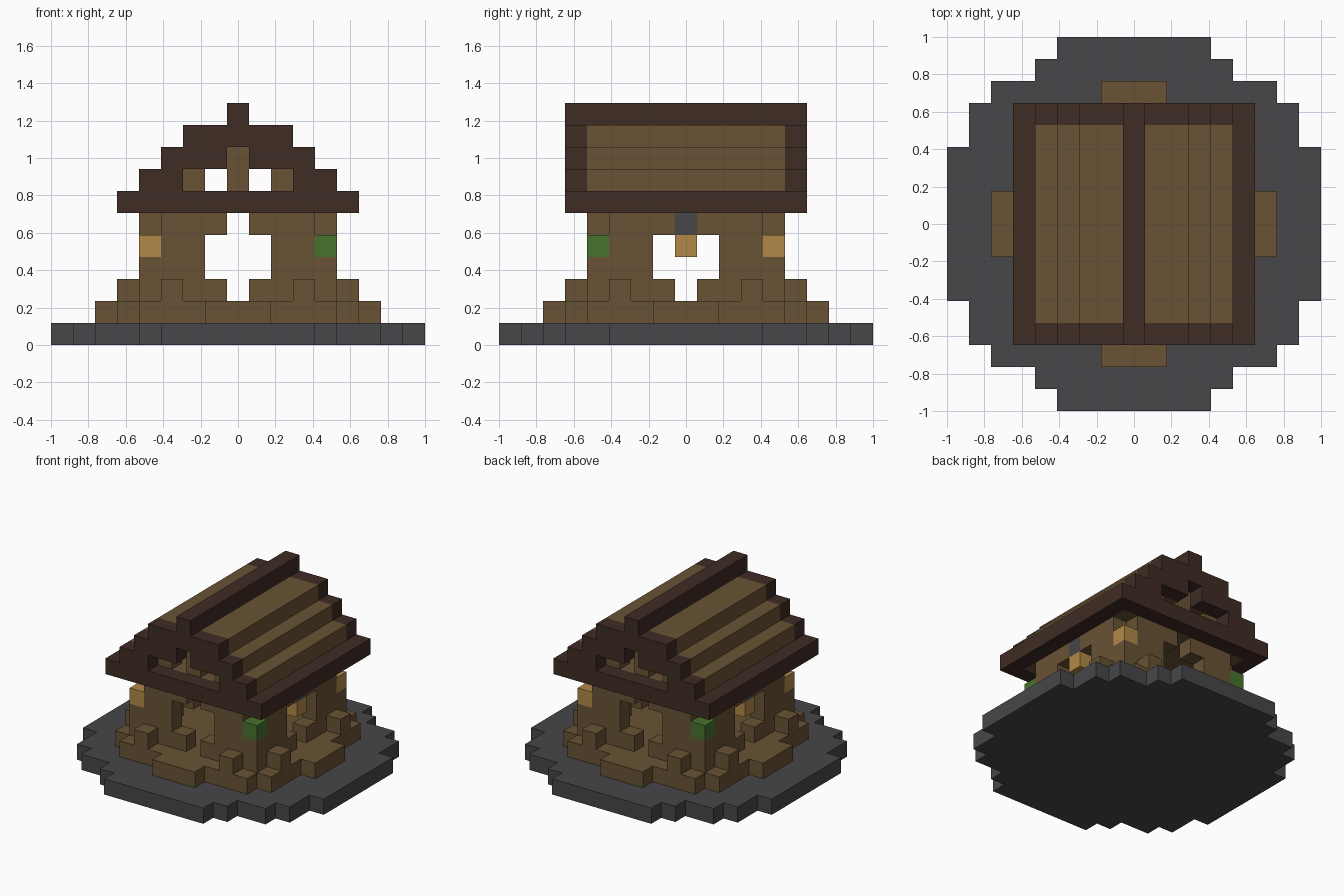
import bpy
import bmesh
from mathutils import Vector

cube = bpy.data.objects.get("Cube")
if cube:
    bpy.data.objects.remove(cube)

V = 2 / 17  # edge of one block
SIDES = [Vector(d) for d in ((1, 0, 0), (-1, 0, 0), (0, 1, 0), (0, -1, 0), (0, 0, 1), (0, 0, -1))]


def make_material(name, rgb):
    mat = bpy.data.materials.new(name)
    mat.use_nodes = True
    mat.diffuse_color = (*rgb, 1)
    mat.node_tree.nodes["Principled BSDF"].inputs["Base Color"].default_value = (*rgb, 1)
    return mat


stone = make_material("grey stone", (0.063, 0.063, 0.070))
wood = make_material("brown wood", (0.140, 0.086, 0.035))
dark = make_material("dark timber", (0.050, 0.025, 0.018))
glow = make_material("lamp amber", (0.440, 0.250, 0.063))
leaf = make_material("leaf green", (0.061, 0.170, 0.026))


def block(xs, ys, zs):
    return {(x, y, z) for x in xs for y in ys for z in zs}


def span(n):
    return range(-n, n + 1)


def disc(half_widths, z):
    """Stepped disc: half_widths[j] is the half width of the rows at +j and -j."""
    return {(x, y, z) for j, w in enumerate(half_widths) for y in (j, -j) for x in span(w)}


parts = {}

# Ground slab and the floor with a step on each side
parts["ground_slab"] = (stone, disc((8, 8, 8, 8, 7, 7, 6, 4, 3), 0))
parts["floor"] = (wood, disc((6, 6, 5, 5, 5, 4, 1), 1))

# Hollow walls with a cross-shaped opening in the middle of each side
walls = block(span(4), span(4), range(2, 6)) - block(span(3), span(3), range(2, 6))
for z, half in ((2, 0), (3, 1), (4, 1), (5, 0)):
    walls -= block(span(half), span(4), [z]) | block(span(4), span(half), [z])
walls -= block((-4, 4), (-4, 4), (4, 5))
parts["walls"] = (wood, walls)

# Loose blocks against the foot of the walls
parts["wall_buttresses"] = (wood, block((-3, 3), (-5, 5), [2]) | block((-5, 5), (-3, 3), [2]))

# Corner lamps and corner bushes
parts["corner_lamps"] = (glow, {(-4, -4, 4), (4, 4, 4)})
parts["corner_bushes"] = (leaf, {(4, -4, 4), (-4, 4, 4)})

# Lamps hanging in the side openings
parts["hanging_lamps"] = (glow, block((-4, 4), [0], [4]))
parts["lamp_hooks"] = (stone, block((-4, 4), [0], [5]))

# Attic floor with an eave running around it
attic = block(span(4), span(4), [6])
parts["attic_floor"] = (wood, attic)
parts["eaves"] = (dark, block(span(5), span(5), [6]) - attic)

# Stepped roof: one profile, brown between two dark end frames
profile = {(s * x, z) for s in (-1, 1)
           for x, z in ((4, 7), (3, 7), (3, 8), (2, 8), (1, 8), (2, 9), (1, 9), (0, 9))}
shell = {p for p in profile if p not in ((1, 8), (-1, 8))}
parts["roof_slopes"] = (wood, {(x, y, z) for x, z in shell for y in span(4)})
parts["gable_frames"] = (dark, {(x, y, z) for x, z in profile for y in (-5, 5)})
parts["ridge_beam"] = (dark, block([0], span(5), [10]))

# Gable walls set behind the frames, with two small windows each
parts["gable_walls"] = (wood, block((-2, 0, 2), (-4, 4), [7]) | block(span(1), (-4, 4), [8]))

occupied = set().union(*(cells for _, cells in parts.values()))


def build(name, mat, cells):
    """Mesh the outer skin of a set of blocks."""
    bm = bmesh.new()
    for cell in sorted(cells):
        for d in SIDES:
            if tuple(int(a + b) for a, b in zip(cell, d)) in occupied:
                continue
            u = Vector((d.y, d.z, d.x))
            w = d.cross(u)
            mid = Vector(cell) + Vector((0, 0, 0.5)) + d / 2
            corners = ((-1, -1), (1, -1), (1, 1), (-1, 1))
            bm.faces.new([bm.verts.new((mid + (u * a + w * b) / 2) * V) for a, b in corners])
    bmesh.ops.remove_doubles(bm, verts=bm.verts[:], dist=V / 100)
    mesh = bpy.data.meshes.new(name)
    bm.to_mesh(mesh)
    bm.free()
    mesh.materials.append(mat)
    bpy.context.scene.collection.objects.link(bpy.data.objects.new(name, mesh))


for part, (material, cells) in parts.items():
    build(part, material, cells)
